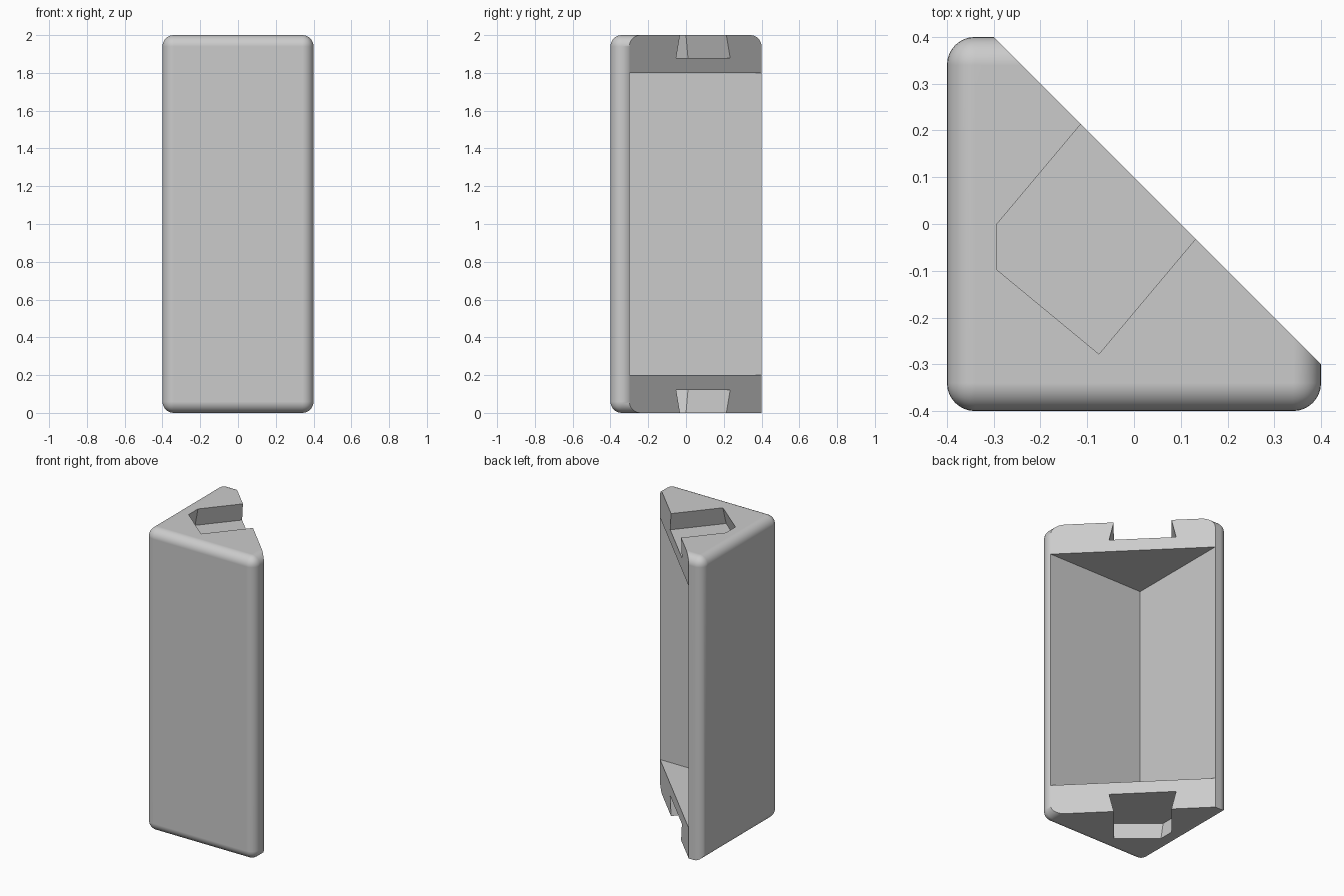
import bpy, bmesh, math
from mathutils import Vector

old = bpy.data.objects.get("Cube")
if old:
    bpy.data.objects.remove(old, do_unlink=True)

HALF, HEIGHT, WALL, ROUND = 0.4, 2.0, 0.1, 0.06
DEPTH, FLARE = 0.12, 0.028

grey = bpy.data.materials.new("light_grey")
grey.use_nodes = True
colour = (0.6, 0.6, 0.6, 1)
grey.diffuse_color = colour
grey.node_tree.nodes["Principled BSDF"].inputs["Base Color"].default_value = colour


def make_object(name, bm):
    bmesh.ops.recalc_face_normals(bm, faces=bm.faces)
    mesh = bpy.data.meshes.new(name)
    bm.to_mesh(mesh)
    bm.free()
    mesh.materials.append(grey)
    obj = bpy.data.objects.new(name, mesh)
    bpy.context.collection.objects.link(obj)
    return obj


def box(lo, hi):
    bm = bmesh.new()
    bmesh.ops.create_cube(bm, size=1)
    lo, hi = Vector(lo), Vector(hi)
    for v in bm.verts:
        v.co = (lo + hi) / 2 + v.co * (hi - lo)
    return bm


def offset(points, amount):
    # Move each side of a counter-clockwise outline outwards
    result = []
    for i, p in enumerate(points):
        a = (p - points[i - 1]).normalized()
        b = (points[(i + 1) % len(points)] - p).normalized()
        na, nb = Vector((a.y, -a.x)), Vector((b.y, -b.x))
        result.append(p + (na + nb) * amount / (1 + na.dot(nb)))
    return result


def dovetail(name, mouth, outside, inside):
    # Slot that widens from its mouth to its floor
    bm = bmesh.new()
    rings = []
    for z in (outside, inside):
        grow = FLARE * abs(z - mouth) / DEPTH * (1 if z == inside else -1)
        rings.append([bm.verts.new((p.x, p.y, z)) for p in offset(outline, grow)])
    for ring in rings:
        bm.faces.new(ring)
    n = len(outline)
    for i in range(n):
        j = (i + 1) % n
        bm.faces.new((rings[0][i], rings[0][j], rings[1][j], rings[1][i]))
    return make_object(name, bm)


# Rounded block; the rear bottom edge stays sharp
bm = box((-HALF, -HALF, 0), (HALF, HALF, HEIGHT))
edges = [e for e in bm.edges
         if not all(v.co.z < 0.01 and v.co.y > 0 for v in e.verts)]
bmesh.ops.bevel(bm, geom=edges, offset=ROUND, segments=8, profile=0.5,
                affect='EDGES', clamp_overlap=True)

# Diagonal cut across the block
cut = bmesh.ops.bisect_plane(bm, geom=bm.verts[:] + bm.edges[:] + bm.faces[:],
                             plane_co=(HALF, WALL - HALF, 0), plane_no=(1, 1, 0),
                             clear_outer=True)
rim = [g for g in cut["geom_cut"] if isinstance(g, bmesh.types.BMEdge)]
bmesh.ops.contextual_create(bm, geom=rim)
body = make_object("corner_body", bm)

# Slot outline, open towards the diagonal face
run = Vector((math.cos(math.radians(50)), math.sin(math.radians(50)))) * 0.4
outline = [Vector((-0.293, 0)), Vector((-0.293, -0.098)), Vector((-0.075, -0.278)),
           Vector((0.132, -0.032)) + run, Vector((-0.115, 0.212)) + run]

inner = WALL - HALF
cutters = [
    make_object("cavity_cutter", box((inner, inner, 0.2), (1, 1, HEIGHT - 0.2))),
    dovetail("top_slot_cutter", HEIGHT, HEIGHT + 0.02, HEIGHT - DEPTH),
    dovetail("bottom_slot_cutter", 0, -0.02, DEPTH),
]

bpy.ops.object.select_all(action='DESELECT')
bpy.context.view_layer.objects.active = body
body.select_set(True)
for cutter in cutters:
    cutter.hide_render = True
    mod = body.modifiers.new(cutter.name, 'BOOLEAN')
    mod.operation, mod.solver, mod.object = 'DIFFERENCE', 'EXACT', cutter
    bpy.ops.object.modifier_apply(modifier=mod.name)
for cutter in cutters:
    bpy.data.objects.remove(cutter, do_unlink=True)

# Smooth rounding with flat main faces
bpy.ops.object.shade_smooth_by_angle(angle=math.radians(30))
weighted = body.modifiers.new("flat_faces", 'WEIGHTED_NORMAL')
weighted.keep_sharp = True
